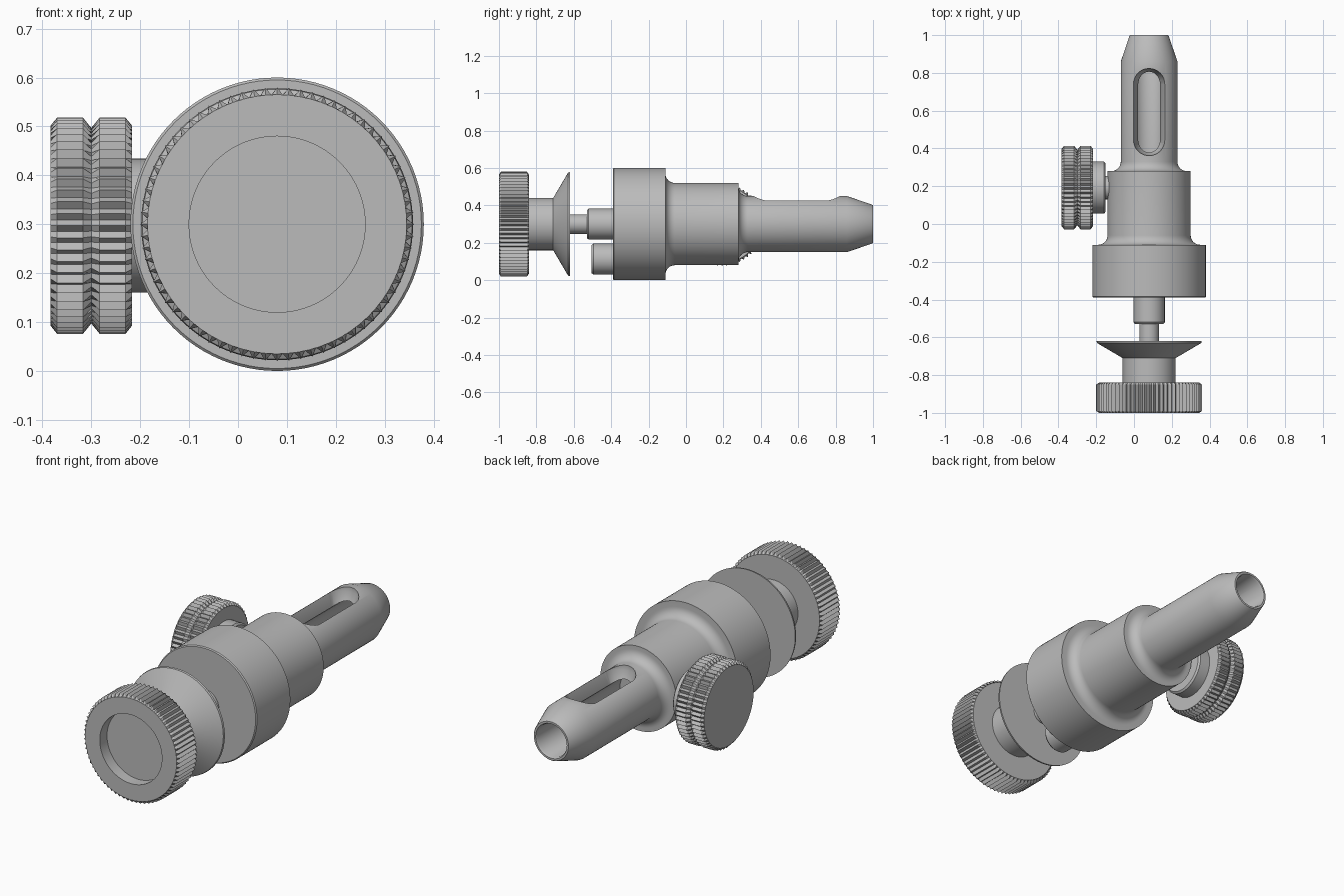
import bpy, bmesh, math
from mathutils import Matrix

if "Cube" in bpy.data.objects:
    bpy.data.objects.remove(bpy.data.objects["Cube"])

AX, AZ = 0.08, 0.30          # main axis of the body

metal = bpy.data.materials.new("grey metal")
metal.use_nodes = True
GREY = (0.5, 0.5, 0.5, 1)
metal.diffuse_color = GREY
metal.node_tree.nodes["Principled BSDF"].inputs["Base Color"].default_value = GREY


def finish(name, bm):
    bmesh.ops.recalc_face_normals(bm, faces=bm.faces)
    mesh = bpy.data.meshes.new(name)
    bm.to_mesh(mesh)
    bm.free()
    mesh.materials.append(metal)
    obj = bpy.data.objects.new(name, mesh)
    bpy.context.collection.objects.link(obj)
    return obj


def smooth(obj):
    bpy.ops.object.select_all(action='DESELECT')
    obj.select_set(True)
    bpy.context.view_layer.objects.active = obj
    bpy.ops.object.shade_smooth_by_angle(angle=math.radians(30))


def lathe(name, profile, centre, axis='Y', sides=96):
    """Revolve (position, radius[, valley radius]) points; valleys make teeth."""
    bm = bmesh.new()
    rings = []
    for p in profile:
        ring = []
        for i in range(sides):
            r = p[-1] if i % 2 else p[1]
            a = math.tau * i / sides
            u, v = r * math.cos(a), r * math.sin(a)
            co = (u, p[0], v) if axis == 'Y' else (p[0], u, v)
            ring.append(bm.verts.new(co))
        rings.append(ring)
    for a, b in zip(rings, rings[1:]):
        for i in range(sides):
            j = (i + 1) % sides
            bm.faces.new((a[i], a[j], b[j], b[i]))
    bm.faces.new(rings[0])
    bm.faces.new(rings[-1])
    bmesh.ops.translate(bm, verts=bm.verts, vec=centre)
    return finish(name, bm)


def fillet(y, r, size, steps=8):
    """Concave quarter round running from a shoulder down to radius r."""
    angles = [math.pi / 2 * i / steps for i in range(steps + 1)]
    return [(y + size * (1 - math.cos(a)), r + size * (1 - math.sin(a))) for a in angles]


main = (AX, 0, AZ)

# Stepped body with a hollow nose
body = lathe("body", [(-0.39, 0.295), (-0.385, 0.30), (-0.11, 0.30)]
             + fillet(-0.11, 0.22, 0.05) + [(0.28, 0.22)]
             + fillet(0.28, 0.15, 0.05)
             + [(0.86, 0.15), (0.995, 0.104), (1.0, 0.10), (1.0, 0.09),
                (0.99, 0.085), (0.31, 0.085)], main)

# Chamfered slot cut into the top of the nose
bm = bmesh.new()
rings = []
for z, hw in ((0.5, 0.083), (0.425, 0.083), (0.365, 0.058), (0.30, 0.058)):
    ring = []
    for end, start in ((0.74, 0), (0.445, math.pi)):
        for i in range(17):
            a = start + math.pi * i / 16
            ring.append(bm.verts.new((AX + hw * math.cos(a), end + hw * math.sin(a), z)))
    rings.append(ring)
for a, b in zip(rings, rings[1:]):
    for i in range(len(a)):
        j = (i + 1) % len(a)
        bm.faces.new((a[i], a[j], b[j], b[i]))
bm.faces.new(rings[0])
bm.faces.new(rings[-1])
cutter = finish("slot_cutter", bm)
cutter.hide_render = True
cut = body.modifiers.new("slot", 'BOOLEAN')
cut.object = cutter
cut.solver = 'EXACT'
bpy.context.view_layer.objects.active = body
bpy.ops.object.modifier_apply(modifier=cut.name)
bpy.data.objects.remove(cutter)
smooth(body)

# Plunger and its thinner rod, with the guide pin below
parts = [
    lathe("plunger", [(-0.53, 0.075), (-0.52, 0.083), (-0.38, 0.083)], main, sides=48),
    lathe("plunger_rod", [(-0.64, 0.052), (-0.52, 0.052)], main, sides=48),
    lathe("guide_pin", [(-0.505, 0.075), (-0.495, 0.083), (-0.38, 0.083)],
          (AX, 0, 0.113), sides=48),
]

# Pull knob: knurled grip with a recessed face, hub and flared collar
parts += [
    lathe("pull_knob_grip", [(-0.94, 0.18), (-1.0, 0.18), (-1.0, 0.265),
                             (-0.99, 0.28, 0.264), (-0.85, 0.28, 0.264),
                             (-0.84, 0.265)], main, sides=144),
    lathe("pull_knob_collar", [(-0.845, 0.14), (-0.71, 0.14), (-0.63, 0.276),
                               (-0.62, 0.278)], main),
]

# Side clamping knob: two knurled bands with a groove between them
side = (0, 0.193, 0.297)
tip, valley = 0.221, 0.207
parts += [
    lathe("side_knob_grip", [(-0.383, 0.205), (-0.37, tip, valley), (-0.317, tip, valley),
                             (-0.30, 0.20), (-0.283, tip, valley), (-0.23, tip, valley),
                             (-0.217, 0.205)], side, 'X', 112),
    lathe("side_knob_hub", [(-0.22, 0.137), (-0.158, 0.137), (-0.15, 0.128)], side, 'X'),
    lathe("side_knob_stud", [(-0.16, 0.062), (-0.10, 0.062)], side, 'X', 48),
]
for part in parts:
    smooth(part)
